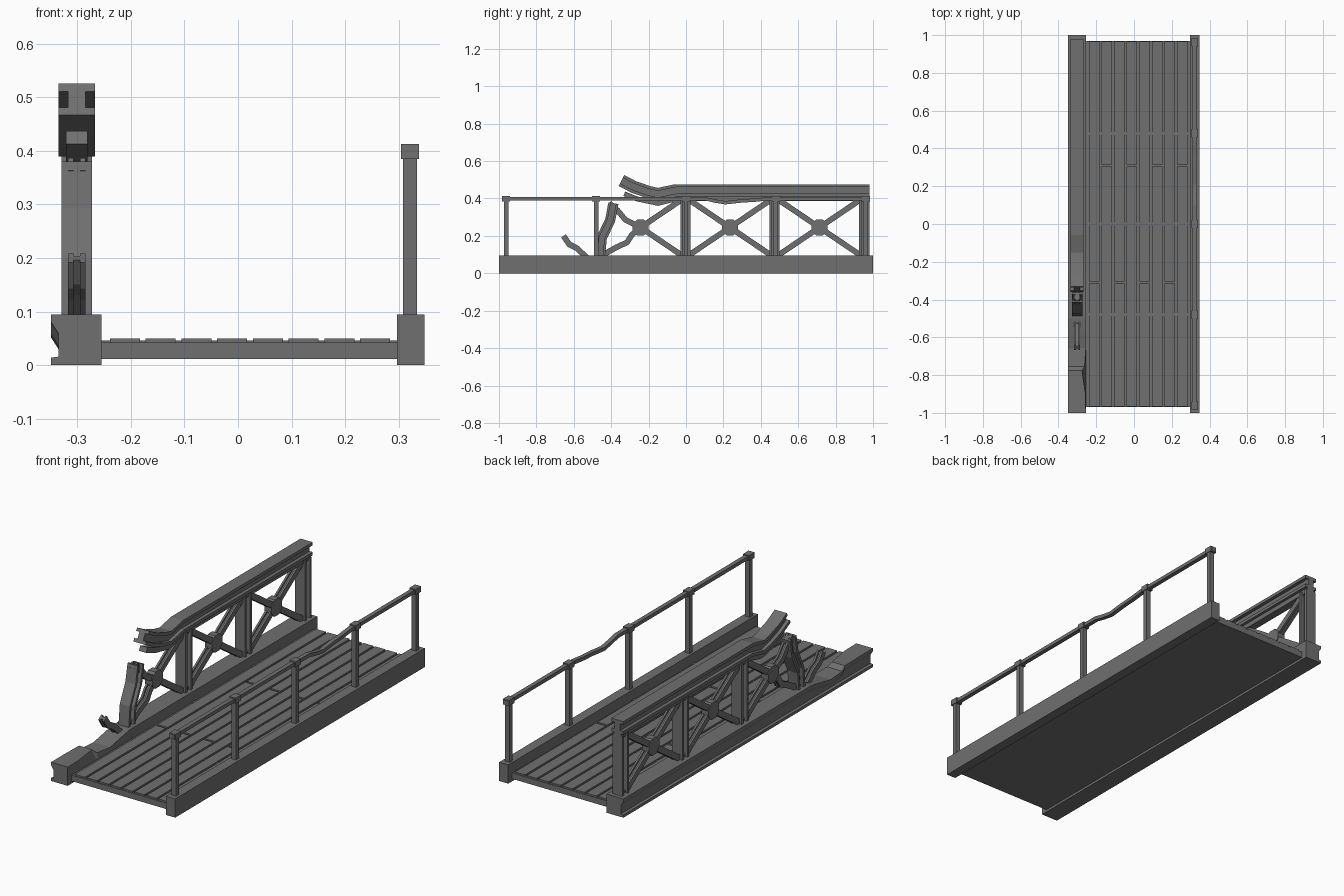
import bpy, bmesh, math
from mathutils import Vector

if "Cube" in bpy.data.objects:
    bpy.data.objects.remove(bpy.data.objects["Cube"])

iron = bpy.data.materials.new("dark_iron")
iron.diffuse_color = (0.16, 0.16, 0.16, 1)
iron.use_nodes = True
iron.node_tree.nodes["Principled BSDF"].inputs["Base Color"].default_value = iron.diffuse_color


def finish(name, bm):
    bmesh.ops.recalc_face_normals(bm, faces=bm.faces)
    me = bpy.data.meshes.new(name)
    bm.to_mesh(me)
    bm.free()
    me.materials.append(iron)
    ob = bpy.data.objects.new(name, me)
    bpy.context.collection.objects.link(ob)
    return ob


def box(name, x0, x1, y0, y1, z0, z1):
    bm = bmesh.new()
    bmesh.ops.create_cube(bm, size=1)
    for v in bm.verts:
        v.co = ((x0 + x1) / 2 + v.co.x * (x1 - x0), (y0 + y1) / 2 + v.co.y * (y1 - y0),
                (z0 + z1) / 2 + v.co.z * (z1 - z0))
    return finish(name, bm)


def skin(name, sections):
    """Join equal-length rings of points into a capped solid."""
    bm = bmesh.new()
    rings = [[bm.verts.new(p) for p in sec] for sec in sections]
    k = len(rings[0])
    for r, s in zip(rings, rings[1:]):
        for j in range(k):
            bm.faces.new((r[j], r[(j + 1) % k], s[(j + 1) % k], s[j]))
    bm.faces.new(rings[0])
    bm.faces.new(rings[-1])
    return finish(name, bm)


def sweep(name, path, x, profile):
    """Sweep an (x, normal) profile along a (y, z) path with mitred corners."""
    pts = [Vector(p) for p in path]
    sections = []
    for i, p in enumerate(pts):
        a = (p - pts[i - 1]).normalized() if i else (pts[1] - p).normalized()
        b = (pts[i + 1] - p).normalized() if i < len(pts) - 1 else a
        t = (a + b).normalized()
        n = Vector((-t.y, t.x)) / max(0.5, t.dot(a))
        sections.append([(x + u, p.x + n.x * v, p.y + n.y * v) for u, v in profile])
    return skin(name, sections)


def bar(w, h):
    return [(-w / 2, -h / 2), (w / 2, -h / 2), (w / 2, h / 2), (-w / 2, h / 2)]


def i_beam(w, h, web, fl):
    a, b, c, d = w / 2, h / 2, web / 2, h / 2 - fl
    return [(-a, -b), (a, -b), (a, -d), (c, -d), (c, d), (a, d),
            (a, b), (-a, b), (-a, d), (-c, d), (-c, -d), (-a, -d)]


TX = -0.301   # truss plane
RX = 0.321    # handrail plane

# Deck slab, cross strips and staggered planks
box("deck_slab", -0.262, 0.30, -0.968, 0.968, 0.012, 0.042)
for y in (-0.48, 0, 0.48):
    box("deck_cross_strip", -0.255, 0.297, y - 0.008, y + 0.008, 0.040, 0.046)
for i in range(8):
    x = -0.211 + i * 0.0667
    joint = 0.31 if i % 2 else -0.31
    for y0, y1 in ((-0.965, joint - 0.006), (joint + 0.006, 0.965)):
        box("deck_plank", x - 0.028, x + 0.028, y0, y1, 0.038, 0.050)

# Side girders: plain box on the right, flanged and dented on the left
box("right_girder", 0.297, 0.348, -1, 1, 0, 0.095)
# stations: y, top height, inner top edge
stations = [(-1, .095, -.255), (-.90, .095, -.257), (-.775, .093, -.276), (-.755, .072, -.262),
            (-.66, .066, -.255), (-.56, .085, -.255), (-.50, .095, -.255), (1, .095, -.255)]
skin("left_girder", [[(u, y, v) for u, v in (
    (-.349, 0), (-.255, 0), (-.255, .05), (xi, z), (-.349, z), (-.349, z - .014),
    (-.335, z - .036), (-.335, .016), (-.349, .014))] for y, z, xi in stations])

# Handrail with bent bay
for y in (-0.962, -0.481, 0, 0.481, 0.962):
    box("handrail_post", RX - .013, RX + .013, y - .012, y + .012, 0.09, 0.39)
    box("handrail_cap", RX - .017, RX + .017, y - .022, y + .022, 0.385, 0.413)
sweep("handrail", [(-.985, .399), (.10, .399), (.15, .387), (.21, .377), (.30, .387),
                   (.37, .391), (.44, .399), (.985, .399)], RX, bar(.022, .018))

# Truss posts, the front one buckled
post = i_beam(.057, .054, .018, .013)
for y in (-0.003, 0.473, 0.953):
    sweep("truss_post", [(y, .09), (y, .40)], TX, post)
sweep("buckled_post", [(-.46, .09), (-.45, .19), (-.405, .285), (-.388, .375)], TX, post)

# Top chord, curled up at the torn end, with a lower strip beneath
sweep("top_chord", [(-.345, .496), (-.28, .462), (-.20, .434), (-.15, .423), (-.055, .443), (.98, .443)],
      TX, i_beam(.068, .066, .032, .016))
sweep("top_chord_lower_strip", [(-.33, .425), (-.26, .397), (-.15, .374), (-.05, .399), (.98, .399)],
      TX, bar(.04, .026))

# Cross braces (flanges facing sideways) with octagonal hub plates
brace = [(v, u) for u, v in i_beam(.030, .032, .012, .010)]
Z = 0.245
for y in (-0.243, 0.235, 0.713):
    skin("brace_hub", [[(TX + dx, y + .046 * math.cos((k + .5) * math.pi / 4),
                         Z + .046 * math.sin((k + .5) * math.pi / 4)) for k in range(8)]
                       for dx in (-.020, .020)])
    for dz in (-.152, .152):
        sweep("brace_arm", [(y, Z), (y + .225, Z + dz)], TX, brace)
        if y > 0:
            sweep("brace_arm", [(y, Z), (y - .225, Z + dz)], TX, brace)
sweep("bent_brace_upper", [(-.243, .245), (-.325, .287), (-.365, .335), (-.41, .375)], TX, brace)
sweep("bent_brace_lower", [(-.243, .245), (-.29, .205), (-.315, .165), (-.37, .14), (-.45, .095)], TX, brace)
sweep("broken_brace_stub", [(-.53, .085), (-.585, .135), (-.625, .155), (-.655, .2)], TX, brace)
